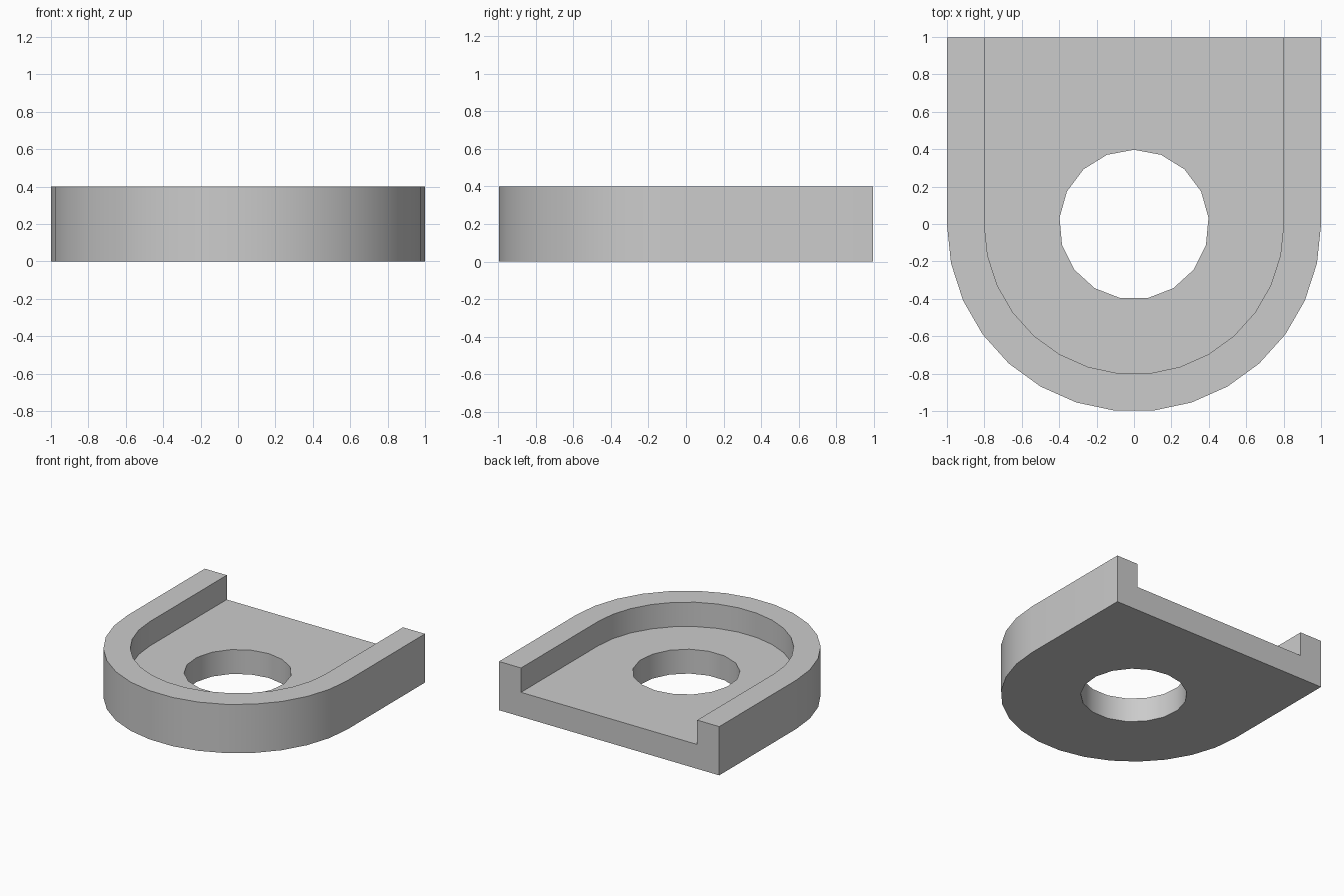
import bpy, bmesh
from math import cos, sin, pi, radians

cube = bpy.data.objects.get("Cube")
if cube:
    bpy.data.objects.remove(cube, do_unlink=True)

HEIGHT, FLOOR = 0.4, 0.2
BACK = 1.0
ARC_SIDES, HOLE_SIDES = 15, 17

grey = bpy.data.materials.new("plain grey")
grey.use_nodes = True
colour = (0.6, 0.6, 0.6, 1)
grey.diffuse_color = colour
grey.node_tree.nodes["Principled BSDF"].inputs["Base Color"].default_value = colour

bm = bmesh.new()


def u_path(radius, z):
    """Open U outline: straight sides to the back, round at the front."""
    arc = [-pi * i / ARC_SIDES for i in range(ARC_SIDES + 1)]
    points = [(radius, BACK)]
    points += [(radius * cos(a), radius * sin(a)) for a in arc]
    points += [(-radius, BACK)]
    return [bm.verts.new((x, y, z)) for x, y in points]


def ring(radius, z):
    angles = [pi / 2 + 2 * pi * i / HOLE_SIDES for i in range(HOLE_SIDES)]
    return [bm.verts.new((radius * cos(a), radius * sin(a), z)) for a in angles]


def strip(a, b, closed=False):
    n = len(a)
    for i in range(n if closed else n - 1):
        j = (i + 1) % n
        bm.faces.new((a[i], a[j], b[j], b[i]))


def fill_between(outer, inner):
    """Flat face with a hole in it."""
    edges = []
    for loop in (outer, inner):
        for a, b in zip(loop, loop[1:] + loop[:1]):
            edges.append(bm.edges.get((a, b)) or bm.edges.new((a, b)))
    bmesh.ops.triangle_fill(bm, edges=edges, use_beauty=True)


# Raised rim: outer wall, top and inner wall
outer_bottom, outer_top = u_path(1.0, 0), u_path(1.0, HEIGHT)
inner_top, inner_floor = u_path(0.8, HEIGHT), u_path(0.8, FLOOR)
profile = [outer_bottom, outer_top, inner_top, inner_floor]
for a, b in zip(profile, profile[1:]):
    strip(a, b)

# Open back end
bm.faces.new([p[0] for p in profile] + [p[-1] for p in reversed(profile)])

# Round through hole, recessed floor and underside
hole_bottom, hole_top = ring(0.4, 0), ring(0.4, FLOOR)
strip(hole_bottom, hole_top, closed=True)
fill_between(inner_floor, hole_top)
fill_between(outer_bottom, hole_bottom)

bmesh.ops.translate(bm, verts=bm.verts, vec=(0, -0.003, 0))
bmesh.ops.recalc_face_normals(bm, faces=bm.faces)
mesh = bpy.data.meshes.new("rimmed_base")
bm.to_mesh(mesh)
bm.free()
mesh.materials.append(grey)
base = bpy.data.objects.new("rimmed_base", mesh)
bpy.context.collection.objects.link(base)

bpy.ops.object.select_all(action="DESELECT")
base.select_set(True)
bpy.context.view_layer.objects.active = base
bpy.ops.object.shade_smooth_by_angle(angle=radians(30))
